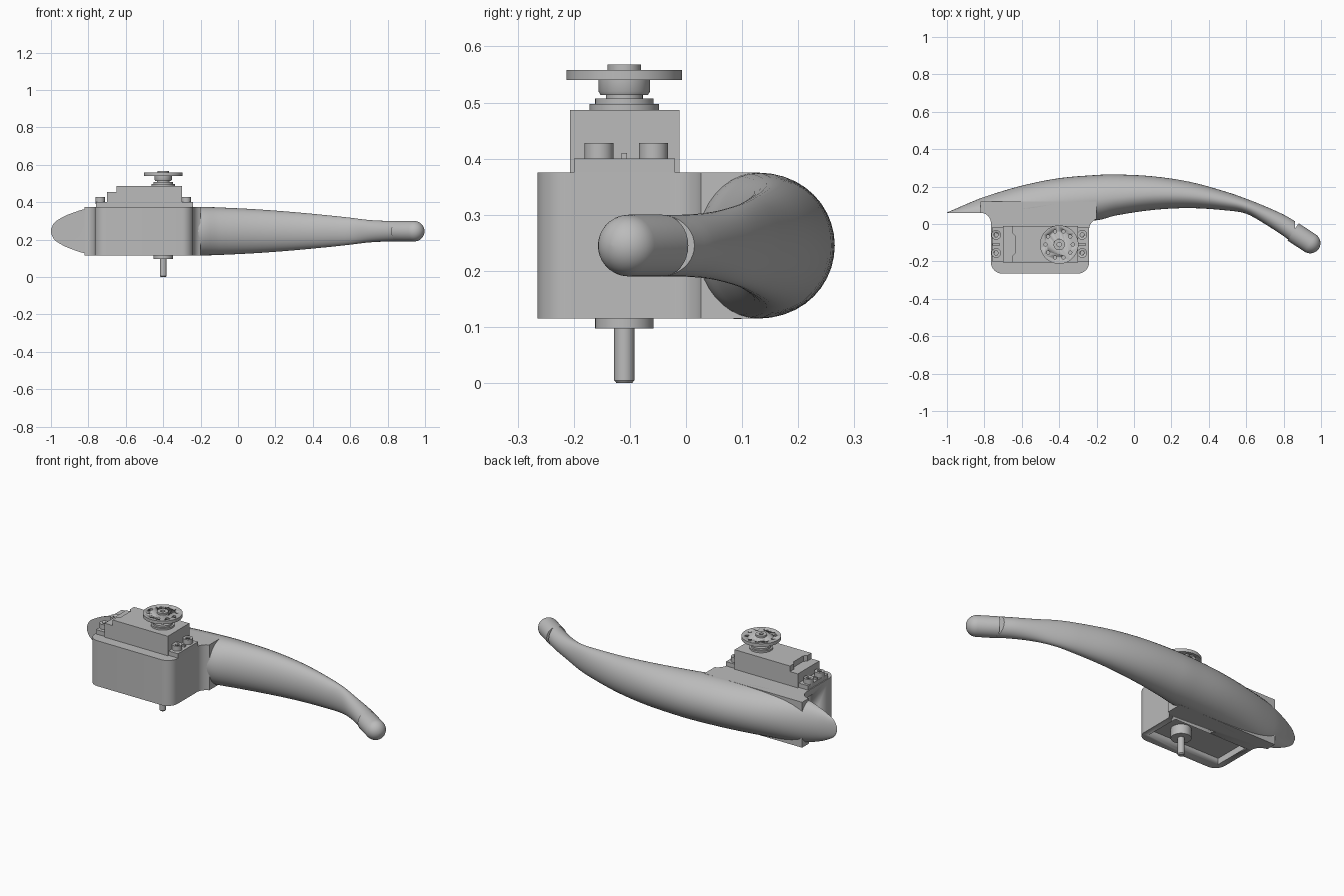
import bpy, bmesh, math
from mathutils import Vector

if "Cube" in bpy.data.objects:
    bpy.data.objects.remove(bpy.data.objects["Cube"], do_unlink=True)

grey = bpy.data.materials.new("light_grey")
grey.use_nodes = True
colour = (0.5, 0.5, 0.5, 1)
grey.diffuse_color = colour
grey.node_tree.nodes["Principled BSDF"].inputs["Base Color"].default_value = colour

AXIS_X, AXIS_Y, MID_Z = -0.4, -0.11, 0.245


def finish(name, bm, angle=35):
    """Turn a bmesh into a grey object with sharp creases kept."""
    bmesh.ops.recalc_face_normals(bm, faces=bm.faces)
    mesh = bpy.data.meshes.new(name)
    bm.to_mesh(mesh)
    bm.free()
    obj = bpy.data.objects.new(name, mesh)
    bpy.context.collection.objects.link(obj)
    mesh.materials.append(grey)
    bpy.ops.object.select_all(action='DESELECT')
    obj.select_set(True)
    bpy.context.view_layer.objects.active = obj
    bpy.ops.object.shade_smooth_by_angle(angle=math.radians(angle))
    return obj


def loft(name, rings):
    """Skin a row of equal closed rings and cap both ends."""
    bm = bmesh.new()
    loops = [[bm.verts.new(p) for p in ring] for ring in rings]
    for a, b in zip(loops, loops[1:]):
        for i in range(len(a)):
            j = (i + 1) % len(a)
            bm.faces.new((a[i], a[j], b[j], b[i]))
    bm.faces.new(loops[0])
    bm.faces.new(loops[-1])
    return finish(name, bm)


def prism(name, outline, low, high):
    return loft(name, [[(x, y, z) for x, y in outline] for z in (low, high)])


def block(name, x, y, z):
    outline = [(x[0], y[0]), (x[1], y[0]), (x[1], y[1]), (x[0], y[1])]
    return prism(name, outline, *z)


def lathe(name, profile, x=AXIS_X, y=AXIS_Y, sides=40):
    """Stack of (radius, height) rings about a vertical axis."""
    angles = [math.tau * i / sides for i in range(sides)]
    return loft(name, [[(x + r * math.cos(a), y + r * math.sin(a), z) for a in angles]
                       for r, z in profile])


def arc(cx, cy, r, start, end, steps=8):
    angles = [math.radians(start + (end - start) * i / steps) for i in range(steps + 1)]
    return [(cx + r * math.cos(a), cy + r * math.sin(a)) for a in angles]


def cut(target, cutter):
    mod = target.modifiers.new("cut", 'BOOLEAN')
    mod.operation, mod.solver, mod.object = 'DIFFERENCE', 'EXACT', cutter
    bpy.context.view_layer.objects.active = target
    bpy.ops.object.modifier_apply(modifier=mod.name)
    bpy.data.objects.remove(cutter, do_unlink=True)


def spline(rows, steps):
    """Catmull-Rom through the rows, spaced by their first value."""
    out = []
    for k in range(len(rows) - 1):
        a, b = Vector(rows[k]), Vector(rows[k + 1])
        before, after = Vector(rows[max(k - 1, 0)]), Vector(rows[min(k + 2, len(rows) - 1)])
        span = b[0] - a[0]
        ta = (b - before) * (span / (b[0] - before[0]))
        tb = (after - a) * (span / (after[0] - a[0]))
        for s in range(steps):
            t = s / steps
            out.append(a * (2*t**3 - 3*t**2 + 1) + ta * (t**3 - 2*t**2 + t)
                       + b * (3*t**2 - 2*t**3) + tb * (t**3 - t**2))
    out.append(Vector(rows[-1]))
    return out


# Curved arm: station x, back edge y, front edge y, widest y, half height
stations = [
    (-1, .062, .06, .06, .01), (-.985, .068, .06, .06, .042), (-.95, .083, .06, .06, .068),
    (-.9, .105, .06, .06, .092), (-.8, .145, .06, .06, .122), (-.6, .205, .05, .08, .13),
    (-.4, .245, .03, .11, .13), (-.2, .262, .02, .13, .13), (-.1, .265, .045, .14, .127),
    (.1, .255, .075, .155, .117), (.3, .225, .085, .15, .102), (.5, .17, .072, .12, .083),
    (.6, .135, .055, .095, .072), (.7, .095, 0, .05, .06), (.8, .05, -.065, -.007, .055),
    (.86, .015, -.11, -.047, .055)]
rings = []
for x, back, front, wide, half in spline(stations, 4):
    ring = []
    for i in range(40):
        a = math.tau * i / 40
        c = math.cos(a)
        depth = (back - wide) if c > 0 else (wide - front)
        ring.append((x, wide + depth * c, MID_Z + half * math.sin(a)))
    rings.append(ring)
loft("curved_arm", rings)

# Rounded arm tip: a capsule along the end of the arm
start, end, radius = Vector((.85, -.042, MID_Z)), Vector((.942, -.102, MID_Z)), .055
along = (end - start).normalized()
side = Vector((-along.y, along.x, 0))
path = [(start, radius)]
for i in range(9):
    a = math.radians(88) * i / 8
    path.append((end + along * radius * math.sin(a), radius * math.cos(a)))
loft("arm_tip", [[p + side * r * math.cos(math.tau * k / 32) + Vector((0, 0, r * math.sin(math.tau * k / 32)))
                  for k in range(32)] for p, r in path])

# Motor housing with rounded front corners and fillets into the arm
outline = ([(-.2, .12), (-.82, .12)] + arc(-.82, .005, .055, 90, 0)
           + arc(-.705, -.205, .06, 180, 270) + arc(-.3, -.205, .06, 270, 360)
           + arc(-.18, -.03, .06, 180, 110))
housing = prism("motor_housing", outline, .115, .375)
cut(housing, block("pocket_cutter", (-.73, -.275), (-.215, -.005), (.05, .15)))
cut(housing, block("cable_slot_cutter", (-.9, -.72), (-.06, -.01), (.2, .34)))

# Motor: mounting ears, case and stepped lid
block("mounting_ears", (-.76, -.24), (-.2, -.02), (.37, .4))
block("motor_case", (-.7, -.3), (-.207, -.012), (.37, .455))
lid = [(-.3, -.207), (-.3, -.012), (-.65, -.012), (-.65, -.05), (-.635, -.065),
       (-.635, -.155), (-.65, -.17), (-.65, -.207)]
prism("motor_lid", lid, .455, .487)
for label, x in (("left", -.277), ("right", -.737)):
    block(label + "_ear_rib", (x - .02, x + .02), (AXIS_Y - .005, AXIS_Y + .005), (.4, .41))
    for place, y in (("front", -.155), ("back", -.058)):
        screw = lathe(f"{place}_{label}_screw", [(.026, .39), (.026, .428)], x, y, 24)
        cut(screw, lathe("socket_cutter", [(.012, .415), (.012, .45)], x, y, 6))

# Output collar, neck and hub
lathe("output_collar", [(.062, .48), (.062, .497), (.052, .497), (.052, .507),
                        (.033, .507), (.033, .516)])
lathe("horn_hub", [(.042, .513), (.046, .52), (.046, .542)])

# Round horn with a ring of small holes and a centre cap
horn = lathe("round_horn", [(.103, .54), (.103, .558)], sides=64)
for i in range(10):
    a = math.tau * i / 10
    cut(horn, lathe("hole_cutter", [(.009, .5), (.009, .6)], AXIS_X + .073 * math.cos(a),
                    AXIS_Y + .073 * math.sin(a), 12))
cap = lathe("horn_cap", [(.03, .55), (.03, .568)])
cut(cap, lathe("cap_socket_cutter", [(.012, .555), (.012, .6)], sides=12))

# Pivot pin and flange underneath
lathe("pivot_flange", [(.052, .16), (.052, .097)])
lathe("pivot_pin", [(.018, .11), (.018, .005), (.014, 0)], sides=24)
